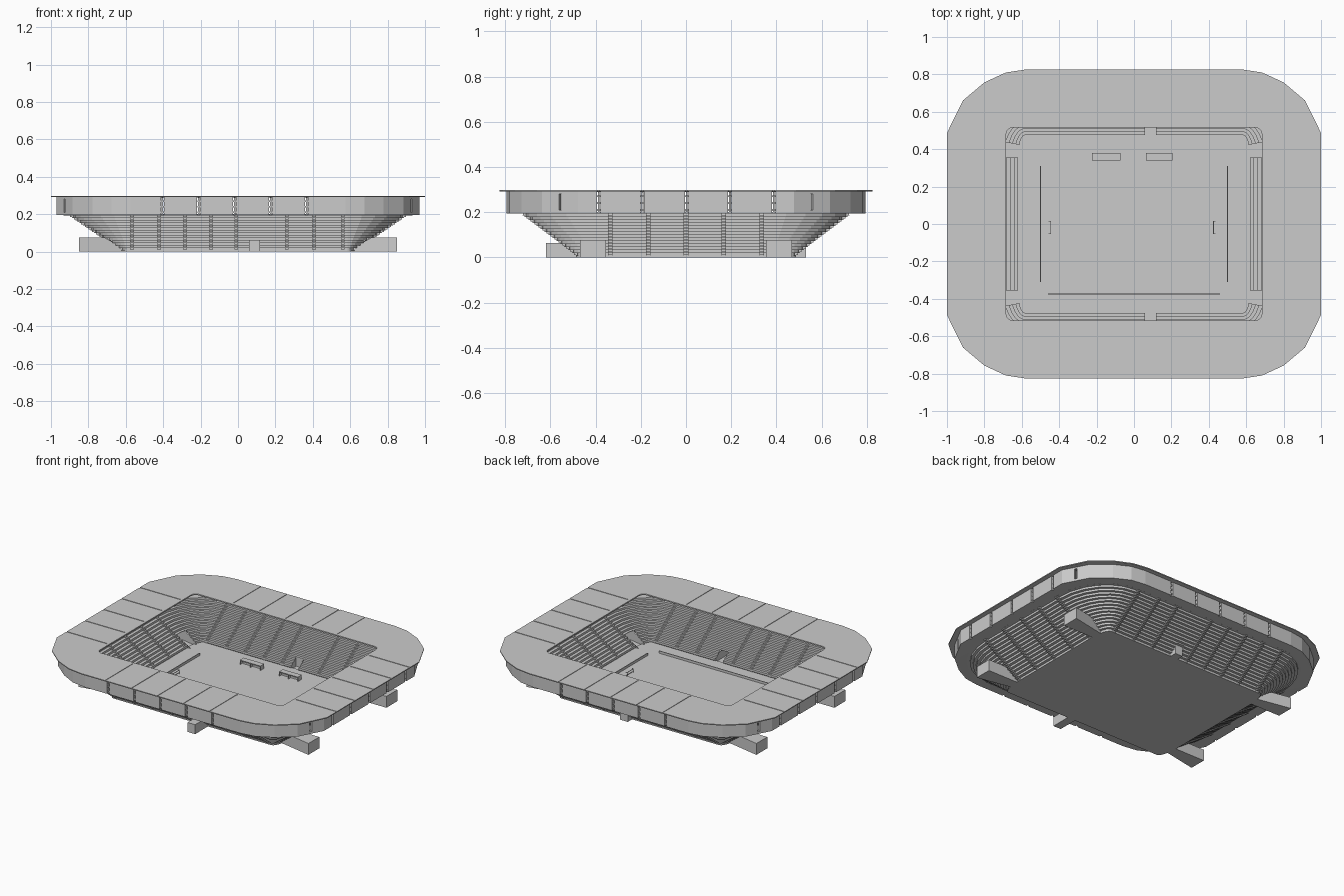
import bpy, bmesh, math
from mathutils import Matrix

if "Cube" in bpy.data.objects:
    bpy.data.objects.remove(bpy.data.objects["Cube"])


def mesh_obj(name, verts, faces):
    me = bpy.data.meshes.new(name)
    me.from_pydata(verts, [], faces)
    bm = bmesh.new()
    bm.from_mesh(me)
    bmesh.ops.recalc_face_normals(bm, faces=bm.faces)
    bm.to_mesh(me)
    bm.free()
    ob = bpy.data.objects.new(name, me)
    bpy.context.collection.objects.link(ob)
    return ob


def boxes(name, items):
    """items: (centre, size, z rotation); all boxes in one object"""
    bm = bmesh.new()
    for c, s, r in items:
        m = Matrix.Translation(c) @ Matrix.Rotation(r, 4, 'Z') @ Matrix.Diagonal((*s, 1))
        bmesh.ops.create_cube(bm, size=1, matrix=m)
    me = bpy.data.meshes.new(name)
    bm.to_mesh(me)
    bm.free()
    ob = bpy.data.objects.new(name, me)
    bpy.context.collection.objects.link(ob)
    return ob


def full(q):
    """mirror one quadrant outline into a closed loop"""
    r = q[::-1]
    return (q + [(-x, y) for x, y in r] + [(-x, -y) for x, y in q] + [(x, -y) for x, y in r])


def arc(cx, cy, X, Y, n):
    return [(cx + (X - cx) * math.cos(i * math.pi / 2 / n),
             cy + (Y - cy) * math.sin(i * math.pi / 2 / n)) for i in range(n + 1)]


def ring(name, sections):
    """closed ring swept through (quadrant, z) sections"""
    verts, n, k = [], len(sections[0][0]) * 4, len(sections)
    for q, z in sections:
        verts += [(x, y, z) for x, y in full(q)]
    faces = [(a * n + i, a * n + (i + 1) % n, ((a + 1) % k) * n + (i + 1) % n, ((a + 1) % k) * n + i)
             for a in range(k) for i in range(n)]
    return mesh_obj(name, verts, faces)


def plate(name, q, z0, z1):
    lo = full(q)
    n = len(lo)
    return mesh_obj(name, [(x, y, z) for z in (z0, z1) for x, y in lo],
                    [tuple(range(n)), tuple(range(n, 2 * n))] +
                    [(i, (i + 1) % n, n + (i + 1) % n, n + i) for i in range(n)])


def cut(ob, cutter):
    cutter.hide_render = True
    m = ob.modifiers.new("cut", 'BOOLEAN')
    m.operation, m.solver, m.object = 'DIFFERENCE', 'EXACT', cutter
    bpy.context.view_layer.objects.active = ob
    bpy.ops.object.modifier_apply(modifier=m.name)
    bpy.data.objects.remove(cutter)


# shared layout
GX = (-0.404, -0.21, -0.018, 0.174, 0.367)
GY = (-0.386, -0.193, 0.003, 0.194, 0.388)
OUT = [(1, .487), (.915, .66), (.80, .757), (.685, .81), (.585, .825)]
CORNERS = [(sx, sy) for sx in (1, -1) for sy in (1, -1)]


def inset(d):
    return [(x - d * (1 if x > .9 else .75 if x > .7 else .3),
             y - d * (1 if y > .7 else .75 if y > .6 else .3)) for x, y in OUT]


def radial(w, z, h, a, b, ya, yb):
    """boxes at every joint, from the opening side to the outside"""
    out = []
    for s in (1, -1):
        out += [((x, s * (ya + yb) / 2, z), (w, yb - ya, h), 0) for x in GX]
        out += [((s * (a + b) / 2, y, z), (b - a, w, h), 0) for y in GY]
    return out


# roof ring with panel grooves
HOLE = arc(.65, .48, .684, .515, 4)
roof = ring("roof", [(OUT, .291), (OUT, .297), (HOLE, .297), (HOLE, .289)])
cut(roof, boxes("groove_cutter", radial(.008, .299, .01, .70, 1.1, .53, .9)))

# outer wall band split into panels
band = ring("facade_band", [(inset(.03), .195), (inset(.03), .291),
                            (inset(.048), .291), (inset(.048), .195)])
slots = radial(.016, .25, .2, .9, 1.1, .72, .95)
slots += [((sx * .925, sy * .555, .245), (.12, .014, .07), sx * sy * .5) for sx, sy in CORNERS]
cut(band, boxes("slot_cutter", slots))

# roof support frames seen in the joints
frames = radial(.008, .245, .09, .925, .955, .755, .782)
for z in (.21, .24, .27):
    frames += radial(.015, z, .008, .93, .962, .76, .79)
boxes("support_frames", frames)

# stepped seating bowl
N, X0, X1, Y0, Y1, Z0, Z1 = 14, .62, .895, .475, .72, .012, .2


def stair(n, lift=0.0):
    """stepped profile as (fraction outward, z)"""
    p = []
    for k in range(n):
        z = Z0 + (Z1 - Z0) * (k + 1) / n + lift
        p += [(k / n, z - (Z1 - Z0) / n), (k / n, z), ]
    return p + [(1, Z1 + lift)]


def bowl_quad(t, d=0):
    return arc(.585, .35, X0 + (X1 - X0) * t + d, Y0 + (Y1 - Y0) * t + d, 6)


prof = stair(N)
bowl = ring("seating_bowl", [(bowl_quad(t), z) for t, z in prof] +
            [(bowl_quad(t, .005), z - .007) for t, z in prof[::-1]])

# walkway closing the gap between bowl and outer wall
ring("concourse", [(arc(.585, .35, .885, .71, 4), .193), (arc(.585, .35, .885, .71, 4), .201),
                   (inset(.04), .201), (inset(.04), .195)])

# aisle stairs with half-height steps
verts, faces = [], []
fine = stair(2 * N, .004)
loop = fine + [(t + .01, z - .018) for t, z in fine[::-1]]


def aisle(along_x, c, s):
    b, n = len(verts), len(loop)
    for o in (-.01, .01):
        for t, z in loop:
            r = s * (Y0 + (Y1 - Y0) * t if along_x else X0 + (X1 - X0) * t)
            verts.append((c + o, r, max(z, 0)) if along_x else (r, c + o, max(z, 0)))
    half = n // 2
    for f in (b, b + n):
        faces.extend((f + i, f + i + 1, f + n - 2 - i, f + n - 1 - i) for i in range(half - 1))
    faces.extend((b + i, b + (i + 1) % n, b + n + (i + 1) % n, b + n + i) for i in range(n))


for s in (1, -1):
    for x in (-.567, -.422, -.283, -.144, -.01, .26, .406, .56):
        aisle(True, x, s)
    for y in (-.335, -.168, 0, .168, .335):
        aisle(False, y, s)
mesh_obj("aisle_stairs", verts, faces)


# entrance tunnels passing through the bowl
def tunnel(name, inner, end, h, top, place, side):
    """side(r) gives the two wall positions at distance r; place maps to world"""
    def prism(nm, pr, skip):
        n = len(pr)
        vs = [place(r, side(r)[j], z) for j in (0, 1) for r, z in pr]
        fs = [tuple(range(n)), tuple(range(n, 2 * n))]
        fs += [(i, (i + 1) % n, n + (i + 1) % n, n + i) for i in range(n) if i not in skip]
        return mesh_obj(nm, vs, fs)
    cut(bowl, prism("tunnel_cutter", [(inner - .05, -.02), (end + .05, -.02),
                                      (end + .05, h), (inner - .05, h)], ()))
    prism(name, [(inner, 0), (end, 0), (end, h), (top, h), (inner, .012)], (3, 4))


for i, (sx, sy) in enumerate(CORNERS):
    tunnel(f"corner_tunnel_{i + 1}", .6, .85, .076, .715,
           lambda r, w, z, sx=sx, sy=sy: (sx * r, sy * w, z),
           lambda r: (.355, .42 + (r - .6) * .2))
tunnel("front_tunnel", Y0, .62, .063, .55, lambda r, w, z: (w, -r, z), lambda r: (.06, .117))
tunnel("back_tunnel", Y0, .53, .063, .528, lambda r, w, z: (w, r, z), lambda r: (.06, .117))

# ground slab and pitch
plate("ground_slab", arc(.585, .35, .63, .485, 6), 0, .008)
boxes("pitch", [((-.01, 0, .008), (.9, .64, .006), 0)])

# boards around the pitch
boxes("pitch_boards", [((s * .5, 0, .015), (.005, .62, .018), 0) for s in (1, -1)] +
      [((0, -.375, .015), (.92, .005, .018), 0)])

# goals: two posts, crossbar and back frame
goals = []
for x, s in ((-.445, -1), (.425, 1)):
    goals += [((x, -.018 + d, .022), (.003, .003, .028), 0) for d in (-.033, .033)]
    goals += [((x, -.018, .036), (.003, .069, .003), 0),
              ((x + s * .01, -.018, .012), (.003, .069, .003), 0)]
    goals += [((x + s * .005, -.018 + d, .036), (.012, .003, .003), 0) for d in (-.033, .033)]
boxes("goals", goals)

# team dugouts: roof, back wall, ends and bench
dug = []
for a, b in ((-.225, -.072), (.065, .205)):
    c, w = (a + b) / 2, b - a
    dug += [((c, .36, .036), (w, .04, .004), 0), ((c, .378, .021), (w, .004, .028), 0),
            ((c, .368, .014), (w * .9, .014, .012), 0)]
    dug += [((x, .36, .021), (.004, .04, .028), 0) for x in (a + .002, c, b - .002)]
boxes("dugouts", dug)
